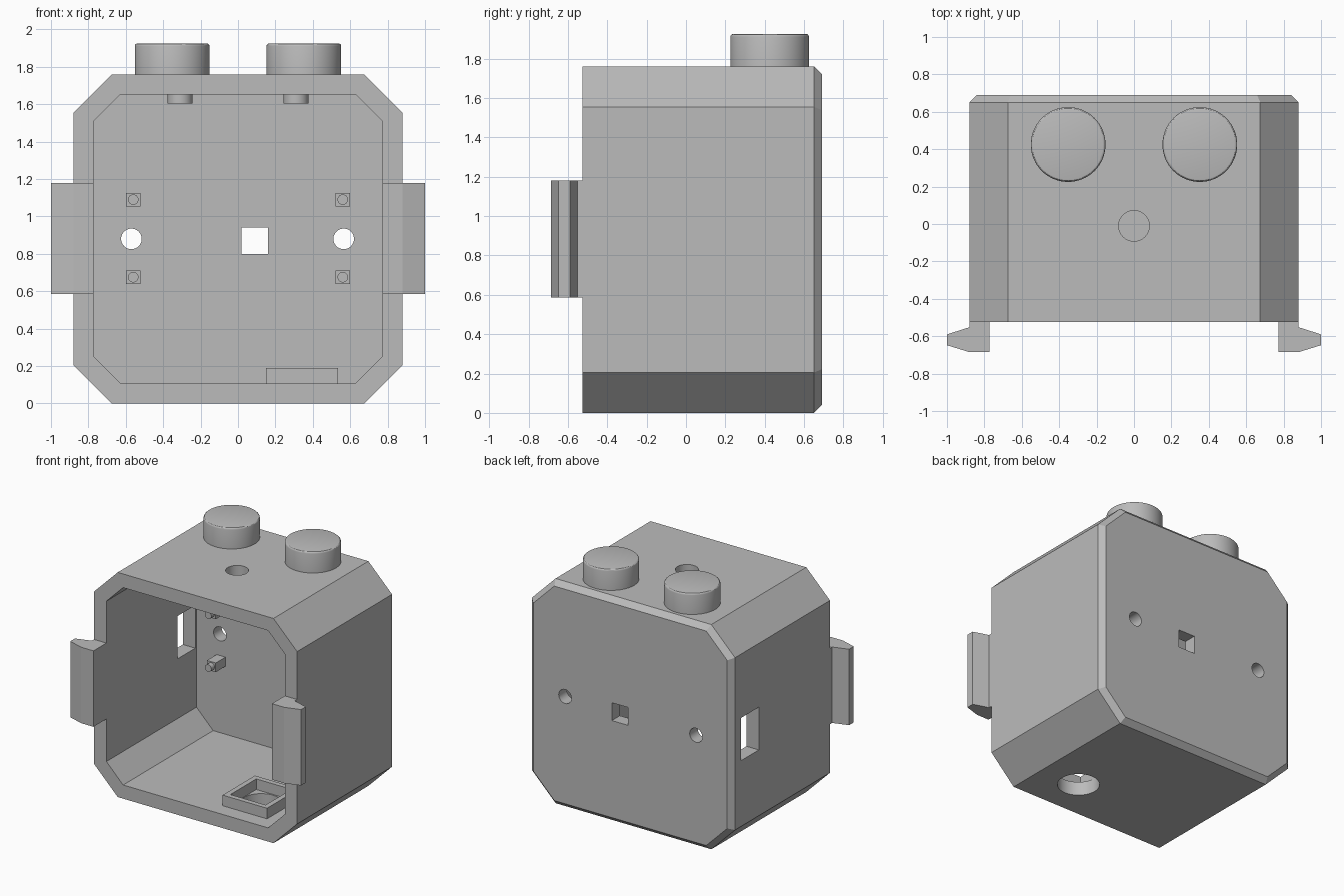
import bpy, bmesh
from math import tan, pi
from mathutils import Matrix, Vector

old = bpy.data.objects.get("Cube")
if old:
    bpy.data.objects.remove(old, do_unlink=True)

GREY = (0.5, 0.5, 0.5, 1)
grey = bpy.data.materials.new("plain grey")
grey.use_nodes = True
grey.diffuse_color = GREY
grey.node_tree.nodes["Principled BSDF"].inputs["Base Color"].default_value = GREY


def finish(bm, name, smooth=False):
    bmesh.ops.recalc_face_normals(bm, faces=bm.faces)
    mesh = bpy.data.meshes.new(name)
    bm.to_mesh(mesh)
    bm.free()
    mesh.materials.append(grey)
    ob = bpy.data.objects.new(name, mesh)
    bpy.context.collection.objects.link(ob)
    if smooth:
        smooth_sharp(ob)
    return ob


def smooth_sharp(ob):
    bpy.ops.object.select_all(action="DESELECT")
    ob.select_set(True)
    bpy.context.view_layer.objects.active = ob
    bpy.ops.object.shade_smooth_by_angle(angle=pi / 6)


def box(name, lo, hi):
    lo, hi = Vector(lo), Vector(hi)
    bm = bmesh.new()
    mat = Matrix.Translation((lo + hi) / 2) @ Matrix.Diagonal((*(hi - lo), 1))
    bmesh.ops.create_cube(bm, size=1, matrix=mat)
    return finish(bm, name)


def cylinder(name, centre, radius, depth, axis="Z", round_top=0, sides=48):
    bm = bmesh.new()
    mat = Matrix.Translation(centre)
    if axis == "Y":
        mat = mat @ Matrix.Rotation(pi / 2, 4, "X")
    bmesh.ops.create_cone(bm, cap_ends=True, segments=sides, radius1=radius,
                          radius2=radius, depth=depth, matrix=mat)
    if round_top:
        top = max(v.co.z for v in bm.verts)
        rim = [e for e in bm.edges if all(v.co.z > top - 1e-4 for v in e.verts)]
        bmesh.ops.bevel(bm, geom=rim, offset=round_top, segments=3,
                        profile=0.5, affect="EDGES")
    return finish(bm, name, True)


def cut(ob, cutters):
    """Subtract each cutter from the object, then remove the cutter."""
    for cutter in cutters:
        cutter.hide_render = True
        mod = ob.modifiers.new("cut", "BOOLEAN")
        mod.operation = "DIFFERENCE"
        mod.solver = "EXACT"
        mod.object = cutter
        bpy.context.view_layer.objects.active = ob
        bpy.ops.object.modifier_apply(modifier=mod.name)
        bpy.data.objects.remove(cutter, do_unlink=True)


# Housing: open-fronted octagonal shell with a chamfered back
HALF, FRONT, BACK = 0.88, -0.525, 0.69


def octagon(bm, half, corner, y):
    a = half - corner
    pts = [(a, half), (half, a), (half, -a), (a, -half),
           (-a, -half), (-half, -a), (-half, a), (-a, half)]
    return [bm.verts.new((x, y, z + HALF)) for x, z in pts]


CHAMFER = 0.04
inset_corner = 0.205 - CHAMFER * (1 - tan(pi / 8))
bm = bmesh.new()
rings = [octagon(bm, HALF - CHAMFER, inset_corner, BACK),
         octagon(bm, HALF, 0.205, BACK - CHAMFER),
         octagon(bm, HALF, 0.205, FRONT),
         octagon(bm, 0.773, 0.145, FRONT),
         octagon(bm, 0.773, 0.145, 0.59)]
for r, s in zip(rings, rings[1:]):
    for i in range(8):
        j = (i + 1) % 8
        bm.faces.new((r[i], r[j], s[j], s[i]))
bm.faces.new(rings[0])
bm.faces.new(rings[-1])
housing = finish(bm, "housing")

# Openings in the back, top, floor and one side
cut(housing, [
    cylinder("screw_hole_a", (-0.57, 0.64, 0.88), 0.055, 0.3, "Y"),
    cylinder("screw_hole_b", (0.565, 0.64, 0.88), 0.055, 0.3, "Y"),
    box("square_hole", (0.02, 0.5, 0.8), (0.16, 0.8, 0.94)),
    cylinder("top_hole", (0, -0.01, 1.7), 0.082, 0.3),
    cylinder("floor_hole", (0.343, -0.205, 0.05), 0.15, 0.3),
    box("side_window", (-1, 0.355, 0.72), (-0.7, 0.575, 1.055)),
])
smooth_sharp(housing)

# Raised frame around the floor hole
frame = box("floor_frame", (0.15, -0.405, 0.1), (0.535, -0.005, 0.19))
cut(frame, [box("frame_opening", (0.19, -0.365, 0), (0.495, -0.045, 0.3))])

for side, sx in (("left", 1), ("right", -1)):
    # Round button on top and its stem under the ceiling
    cylinder(side + "_button", (sx * 0.352, 0.425, 1.8325), 0.2, 0.185,
             round_top=0.015, sides=64)
    cylinder(side + "_button_stem", (sx * 0.31, 0.425, 1.645), 0.067, 0.08)

    # Square mounting posts with round pins on the back wall
    for level, z in (("upper", 1.09), ("lower", 0.675)):
        x = sx * 0.56
        box(f"{side}_{level}_post", (x - 0.038, 0.47, z - 0.036),
            (x + 0.038, 0.6, z + 0.036))
        cylinder(f"{side}_{level}_pin", (x, 0.455, z), 0.028, 0.05, "Y", sides=24)

    # Tapered side clip on the front rim
    profile = [(0.773, -0.52), (0.773, -0.685), (0.88, -0.685), (1.0, -0.648),
               (1.0, -0.59), (0.88, -0.552), (0.88, -0.52)]
    bm = bmesh.new()
    face = bm.faces.new([bm.verts.new((sx * px, py, 0.585)) for px, py in profile])
    ext = bmesh.ops.extrude_face_region(bm, geom=[face])
    bmesh.ops.translate(bm, vec=(0, 0, 0.595),
                        verts=[g for g in ext["geom"] if isinstance(g, bmesh.types.BMVert)])
    finish(bm, side + "_clip")
